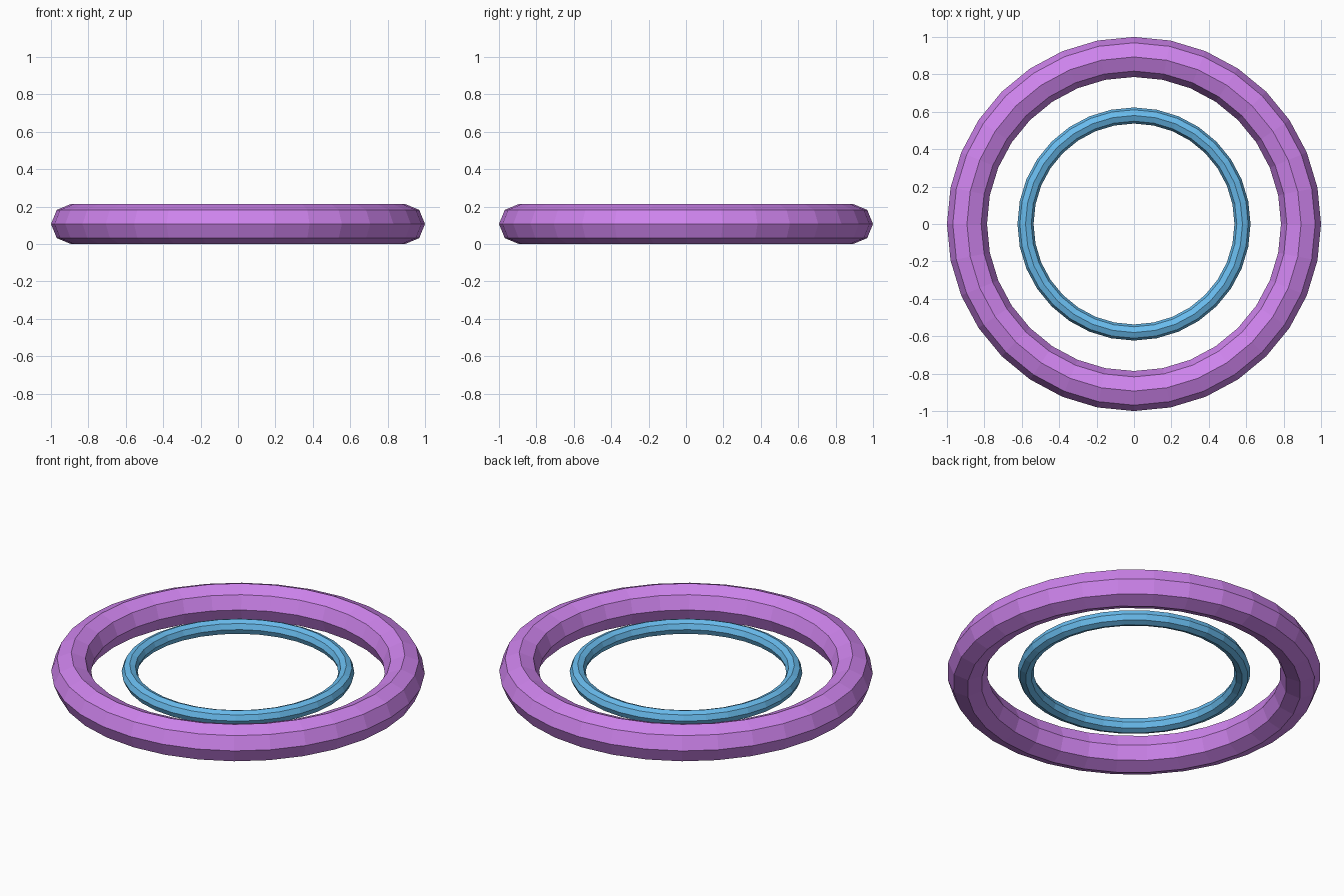
import bpy

if "Cube" in bpy.data.objects:
    bpy.data.objects.remove(bpy.data.objects["Cube"])

CENTRE_Z = 0.107


def ring(name, major, minor, colour):
    # Low-poly ring: 32 segments around, octagonal cross-section, flat faces
    bpy.ops.mesh.primitive_torus_add(
        major_segments=32, minor_segments=8,
        major_radius=major, minor_radius=minor,
        location=(0, 0, CENTRE_Z))
    obj = bpy.context.object
    obj.name = name
    bpy.ops.object.shade_flat()
    mat = bpy.data.materials.new(name + "_colour")
    mat.diffuse_color = colour
    mat.use_nodes = True
    mat.node_tree.nodes["Principled BSDF"].inputs["Base Color"].default_value = mat.diffuse_color
    obj.data.materials.append(mat)
    return obj


# Thick purple outer ring and thin blue inner ring on the same centre
ring("outer_ring", 0.893, 0.107, (0.62, 0.23, 0.85, 1))
ring("inner_ring", 0.58, 0.043, (0.14, 0.50, 0.85, 1))
